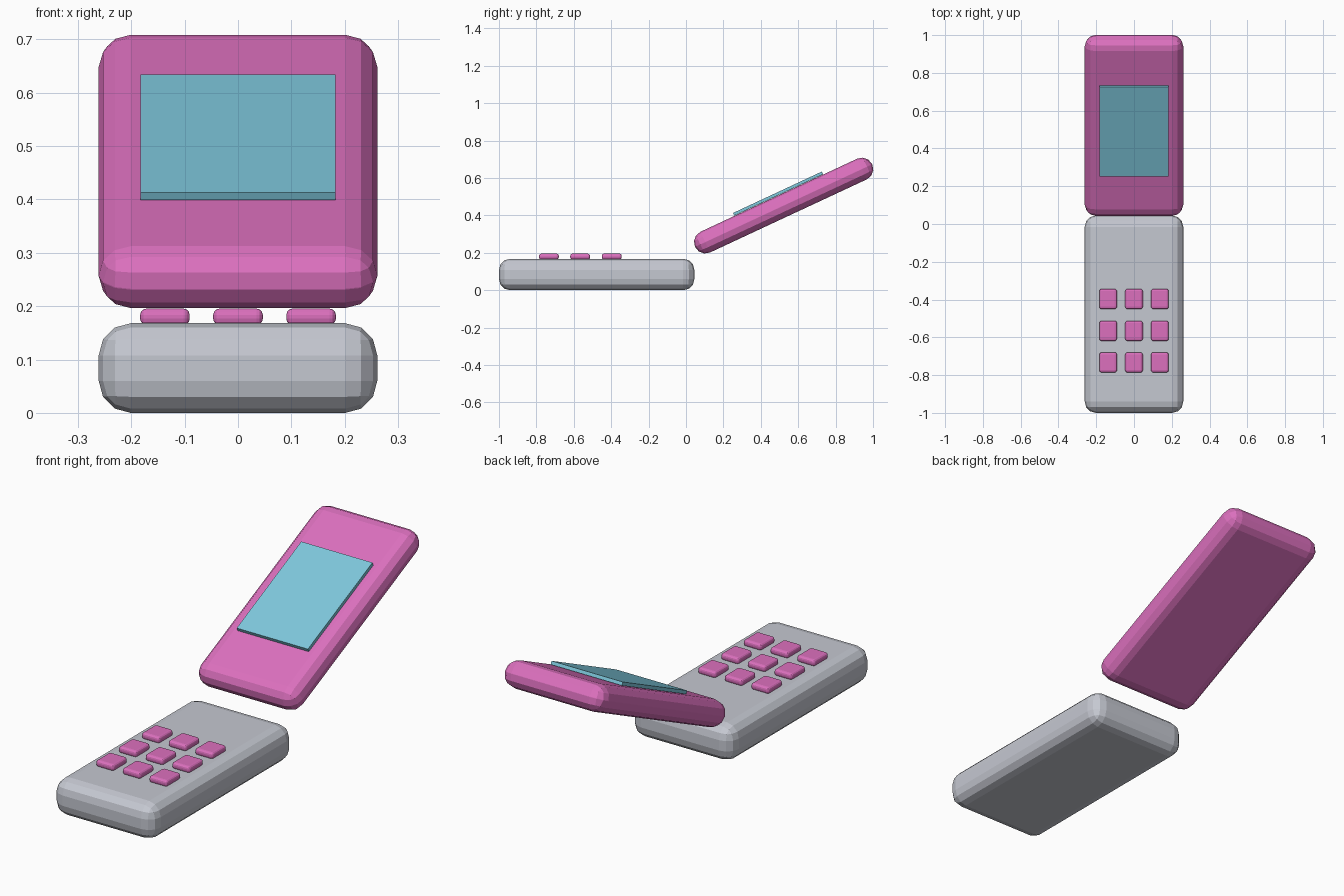
import bpy
import bmesh
from math import radians
from mathutils import Matrix, Vector

cube = bpy.data.objects.get("Cube")
if cube:
    bpy.data.objects.remove(cube, do_unlink=True)


def material(name, rgb):
    mat = bpy.data.materials.new(name)
    mat.use_nodes = True
    color = (*rgb, 1.0)
    mat.diffuse_color = color
    mat.node_tree.nodes["Principled BSDF"].inputs["Base Color"].default_value = color
    return mat


pink = material("pink", (0.716, 0.162, 0.515))
grey = material("light grey", (0.56, 0.58, 0.64))
blue = material("screen blue", (0.209, 0.578, 0.716))


def rounded_box(name, size, center, mat, radius=0.0, matrix=Matrix()):
    """Box with faceted, rounded edges, placed by center and then by matrix."""
    bm = bmesh.new()
    bmesh.ops.create_cube(bm, size=1)
    bmesh.ops.scale(bm, vec=size, verts=bm.verts)
    if radius:
        bmesh.ops.bevel(bm, geom=bm.edges[:], offset=radius, segments=3,
                        profile=0.5, affect='EDGES')
    bmesh.ops.translate(bm, vec=center, verts=bm.verts)
    mesh = bpy.data.meshes.new(name)
    bm.to_mesh(mesh)
    bm.free()
    mesh.materials.append(mat)
    obj = bpy.data.objects.new(name, mesh)
    obj.matrix_world = matrix
    bpy.context.collection.objects.link(obj)
    return obj


# Lower half with the keypad
rounded_box("base", (0.522, 1.045, 0.168), (0, -0.4775, 0.084), grey, 0.06)

for row, y in enumerate((-0.397, -0.566, -0.733)):
    for col in range(3):
        x = (col - 1) * 0.137
        rounded_box(f"key_{row + 1}_{col + 1}", (0.093, 0.106, 0.031),
                    (x, y, 0.18), pink, 0.012)

# Tilted upper half with the screen plate
tilt = Matrix.Translation(Vector((0, 0.522, 0.4525))) @ Matrix.Rotation(radians(25), 4, 'X')
rounded_box("lid", (0.522, 1.045, 0.122), (0, 0, 0), pink, 0.06, tilt)
rounded_box("screen", (0.366, 0.523, 0.016), (0, 0, 0.0705), blue, matrix=tilt)
